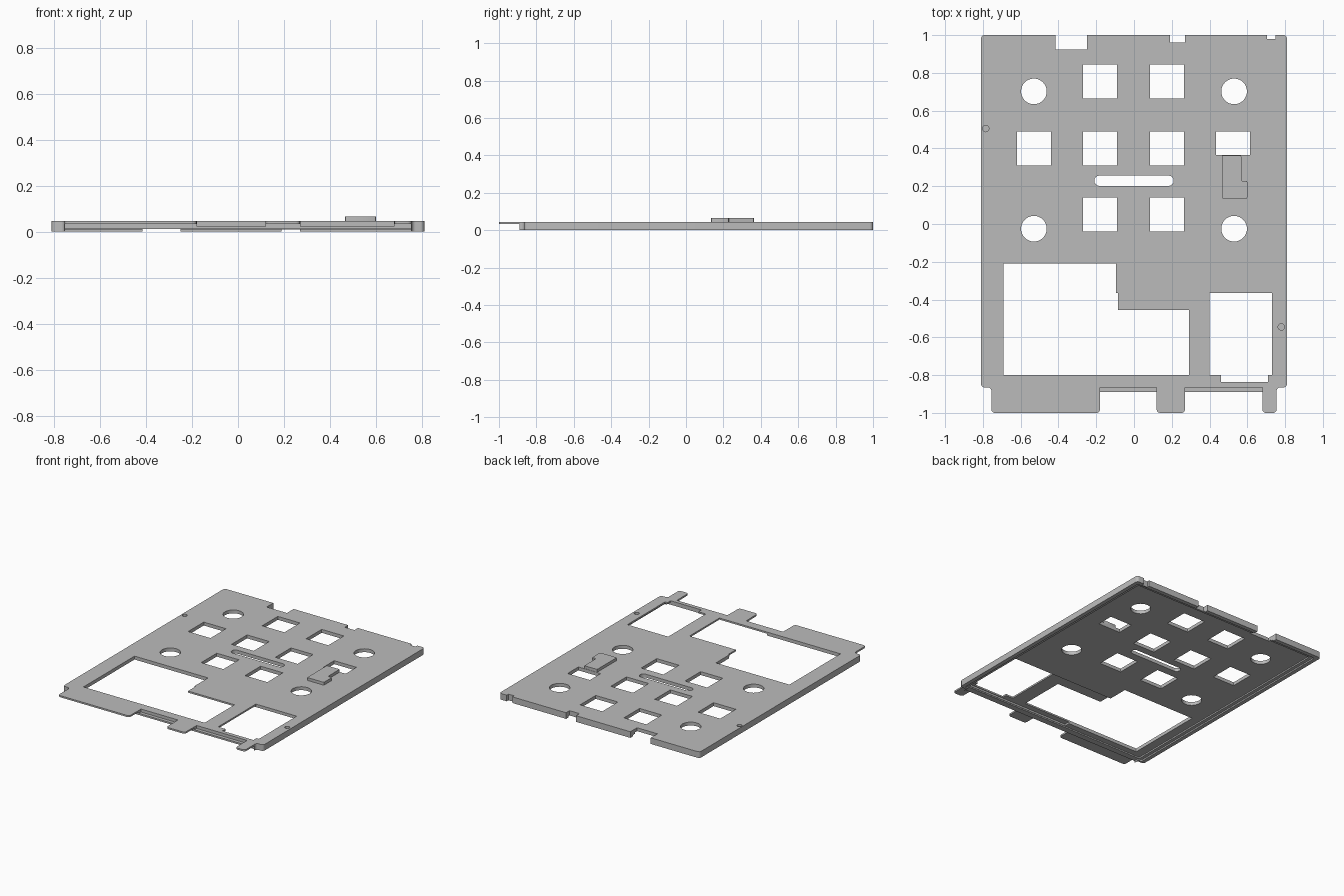
import bpy
import bmesh
from math import cos, sin, tau

cube = bpy.data.objects.get("Cube")
if cube:
    bpy.data.objects.remove(cube, do_unlink=True)

grey = bpy.data.materials.new("plain grey")
grey.use_nodes = True
colour = (0.5, 0.5, 0.5, 1)
grey.diffuse_color = colour
grey.node_tree.nodes["Principled BSDF"].inputs["Base Color"].default_value = colour

TOP = 0.045      # upper surface
SHEET = 0.033    # underside of the thin sheet
LOW, HIGH = -0.1, 0.1


def prism(name, points, z0, z1, radius=0, segments=4):
    """Extrude an outline upwards and optionally round its corners."""
    bm = bmesh.new()
    face = bm.faces.new([bm.verts.new((x, y, z0)) for x, y in points])
    extruded = bmesh.ops.extrude_face_region(bm, geom=[face])
    for item in extruded["geom"]:
        if isinstance(item, bmesh.types.BMVert):
            item.co.z = z1
    if radius:
        upright = [e for e in bm.edges
                   if abs(e.verts[0].co.z - e.verts[1].co.z) > 0.001]
        bmesh.ops.bevel(bm, geom=upright, offset=radius, segments=segments,
                        profile=0.5, affect='EDGES')
    bmesh.ops.recalc_face_normals(bm, faces=bm.faces)
    mesh = bpy.data.meshes.new(name)
    bm.to_mesh(mesh)
    bm.free()
    mesh.materials.append(grey)
    obj = bpy.data.objects.new(name, mesh)
    bpy.context.scene.collection.objects.link(obj)
    return obj


def rect(x0, x1, y0, y1):
    return [(x0, y0), (x1, y0), (x1, y1), (x0, y1)]


def circle(x, y, r, n=32):
    return [(x + r * cos(tau * i / n), y + r * sin(tau * i / n)) for i in range(n)]


def cut(points, z0=LOW, z1=HIGH, radius=0, segments=4):
    """Subtract a prism from the plate."""
    cutter = prism("cutter", points, z0, z1, radius, segments)
    cutter.hide_render = True
    mod = plate.modifiers.new("cut", 'BOOLEAN')
    mod.operation = 'DIFFERENCE'
    mod.solver = 'EXACT'
    mod.object = cutter
    bpy.ops.object.select_all(action='DESELECT')
    plate.select_set(True)
    bpy.context.view_layer.objects.active = plate
    bpy.ops.object.modifier_apply(modifier=mod.name)
    bpy.data.objects.remove(cutter, do_unlink=True)


# Plate outline with front tabs
outline = [(-0.81, 1), (-0.81, -0.865), (-0.755, -0.865), (-0.755, -1),
           (-0.18, -1), (-0.18, -0.9), (0.12, -0.9), (0.12, -1),
           (0.27, -1), (0.27, -0.9), (0.68, -0.9), (0.68, -1),
           (0.755, -1), (0.755, -0.865), (0.81, -0.865), (0.81, 1)]
plate = prism("face_plate", outline, 0, TOP, 0.018)

# Hollow underside: stepped rim, main pocket, thin area around the windows
cut(rect(-0.78, 0.78, -0.85, 0.97), LOW, 0.01, 0.015)
cut(rect(-0.755, 0.755, -0.845, 0.945), LOW, 0.02, 0.015)
cut(rect(-0.097, 0.75, -0.842, -0.36), LOW, SHEET)

# Front: gap below the front wall, thin tabs, lowered ledges between tabs
cut(rect(-0.752, 0.752, -1.1, -0.82), LOW, 0.011)
cut(rect(-0.9, 0.9, -1.1, -0.89), LOW, SHEET)
for x0, x1 in ((-0.179, 0.119), (0.271, 0.679)):
    cut(rect(x0, x1, -1.1, -0.865), 0.023, HIGH)

# Notches in the back edge
for x0, x1, y0 in ((-0.415, -0.25, 0.923), (0.19, 0.27, 0.96), (0.705, 0.75, 0.98)):
    cut(rect(x0, x1, y0, 1.1))

# Square openings
for x, y in ((-0.18, 0.755), (0.175, 0.755), (-0.53, 0.4), (-0.18, 0.4),
             (0.175, 0.4), (-0.18, 0.05), (0.175, 0.05)):
    cut(rect(x - 0.09, x + 0.09, y - 0.09, y + 0.09))
cut(rect(0.435, 0.615, 0.365, 0.49))

# Round openings
for x in (-0.53, 0.53):
    for y in (-0.025, 0.702):
        cut(circle(x, y, 0.068))

# Long slot with round ends
cut(rect(-0.21, 0.21, 0.202, 0.256), radius=0.0265, segments=8)

# Large stepped window and small window with its lower recess
cut([(-0.69, -0.8), (0.29, -0.8), (0.29, -0.455), (-0.085, -0.455),
     (-0.085, -0.365), (-0.095, -0.365), (-0.095, -0.21), (-0.69, -0.21)])
cut([(0.4, -0.8), (0.46, -0.8), (0.46, -0.836), (0.71, -0.836),
     (0.71, -0.8), (0.73, -0.8), (0.73, -0.365), (0.4, -0.365)])

# Shallow locating holes
for x, y in ((-0.785, 0.505), (0.78, -0.545)):
    cut(circle(x, y, 0.017, 20), 0.025, HIGH)

# Raised stepped block beside the odd opening
block = prism("raised_block",
              [(0.465, 0.135), (0.6, 0.135), (0.6, 0.228), (0.568, 0.228),
               (0.568, 0.363), (0.465, 0.363)], TOP - 0.002, 0.066, 0.006, 2)

# Smooth the round edges and keep corners sharp
for obj in (plate, block):
    bpy.ops.object.select_all(action='DESELECT')
    obj.select_set(True)
    bpy.context.view_layer.objects.active = obj
    bpy.ops.object.shade_smooth_by_angle(angle=0.5)
